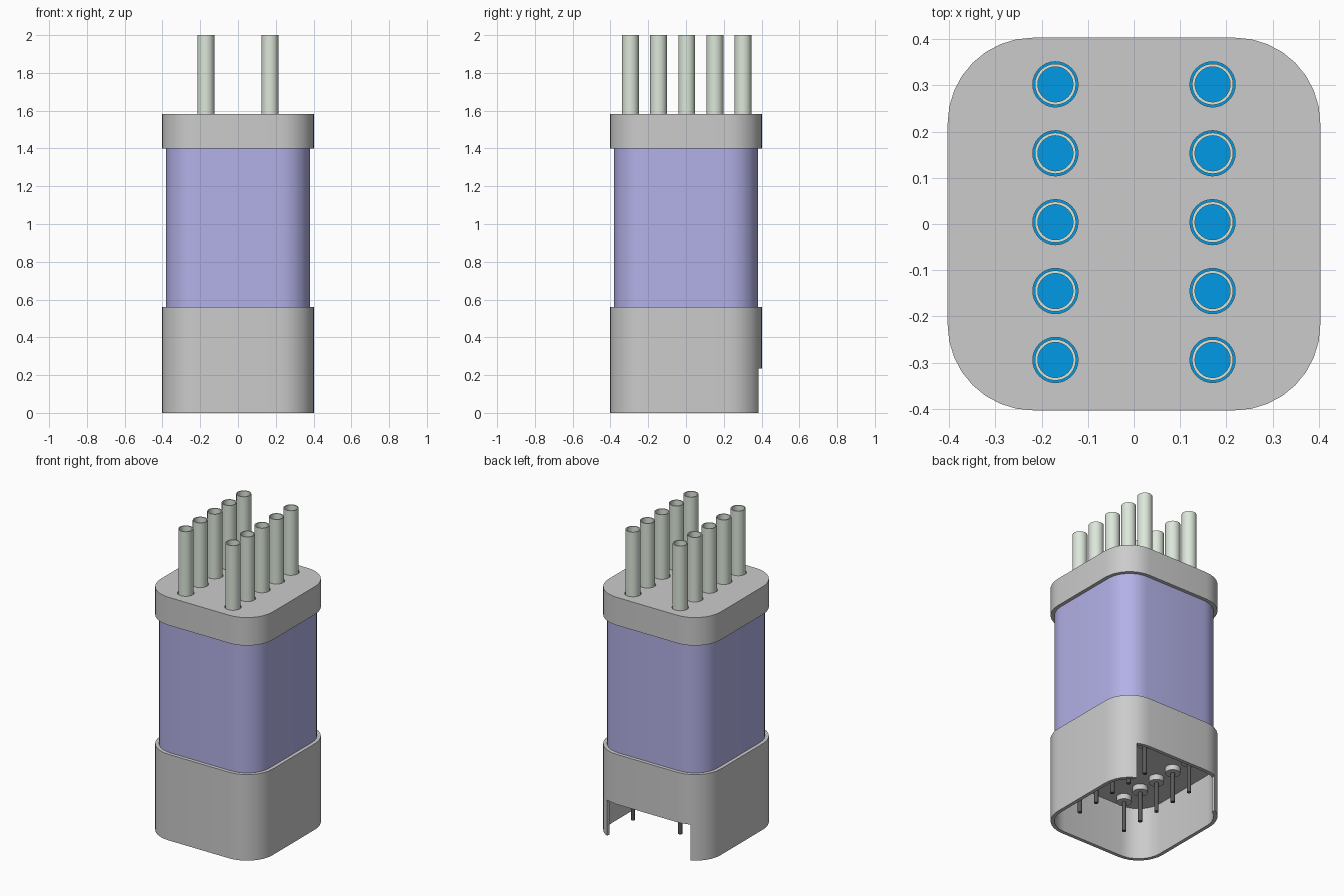
import bpy, bmesh, math

if "Cube" in bpy.data.objects:
    bpy.data.objects.remove(bpy.data.objects["Cube"])

XS = (-0.17, 0.17)
YS = [0.004 + 0.149 * i for i in range(-2, 3)]


def material(name, rgb):
    m = bpy.data.materials.new(name)
    m.diffuse_color = (*rgb, 1)
    m.use_nodes = True
    m.node_tree.nodes["Principled BSDF"].inputs["Base Color"].default_value = m.diffuse_color
    return m


lilac = material("lilac", (0.45, 0.44, 0.80))
blue = material("blue", (0.0, 0.32, 0.78))
pale = material("pale_green", (0.72, 0.80, 0.70))
dark = material("dark_metal", (0.10, 0.10, 0.11))


def rounded_square(half, r, seg=8):
    pts = []
    for k, (sx, sy) in enumerate(((1, 1), (-1, 1), (-1, -1), (1, -1))):
        for i in range(seg + 1):
            a = math.pi / 2 * (k + i / seg)
            pts.append((sx * (half - r) + r * math.cos(a),
                        sy * (half - r) + r * math.sin(a)))
    return pts


def circle(r, n=32):
    return [(r * math.cos(2 * math.pi * i / n), r * math.sin(2 * math.pi * i / n))
            for i in range(n)]


def add_prism(bm, pts, z0, z1, dx=0, dy=0):
    lo = [bm.verts.new((x + dx, y + dy, z0)) for x, y in pts]
    hi = [bm.verts.new((x + dx, y + dy, z1)) for x, y in pts]
    n = len(pts)
    bm.faces.new(lo[::-1])
    bm.faces.new(hi)
    for i in range(n):
        j = (i + 1) % n
        bm.faces.new((lo[i], lo[j], hi[j], hi[i]))


def add_tube(bm, r_out, r_in, z0, z1, dx, dy):
    n = 32
    rings = []
    for r, z in ((r_out, z0), (r_out, z1), (r_in, z1), (r_in, z0)):
        rings.append([bm.verts.new((x + dx, y + dy, z)) for x, y in circle(r, n)])
    for k in range(4):
        a, b = rings[k], rings[(k + 1) % 4]
        for i in range(n):
            j = (i + 1) % n
            bm.faces.new((a[i], a[j], b[j], b[i]))


def finish(name, bm, mat=None):
    me = bpy.data.meshes.new(name)
    bm.to_mesh(me)
    bm.free()
    ob = bpy.data.objects.new(name, me)
    bpy.context.collection.objects.link(ob)
    if mat:
        me.materials.append(mat)
    return ob


def prism(name, pts, z0, z1, mat=None):
    bm = bmesh.new()
    add_prism(bm, pts, z0, z1)
    return finish(name, bm, mat)


def select(ob):
    bpy.ops.object.select_all(action='DESELECT')
    ob.select_set(True)
    bpy.context.view_layer.objects.active = ob


def cut(ob, cutter):
    cutter.hide_render = True
    mod = ob.modifiers.new("cut", 'BOOLEAN')
    mod.operation = 'DIFFERENCE'
    mod.solver = 'EXACT'
    mod.object = cutter
    select(ob)
    bpy.ops.object.modifier_apply(modifier=mod.name)
    bpy.data.objects.remove(cutter)


def grid(name, mat, add):
    bm = bmesh.new()
    for x in XS:
        for y in YS:
            add(bm, x, y)
    return finish(name, bm, mat)


# Lower skirt: hollow underneath, notch in the back wall
skirt = prism("lower_skirt", rounded_square(0.403, 0.185), 0, 0.56)
cut(skirt, prism("hollow_cutter", rounded_square(0.38, 0.162), -0.1, 0.34))
cut(skirt, prism("notch_cutter",
                 [(-0.3, 0.2), (0.3, 0.2), (0.3, 0.6), (-0.3, 0.6)], -0.1, 0.235))

# Middle body
body = prism("middle_body", rounded_square(0.38, 0.162), 0.5, 1.42, lilac)

# Top cap with ten sleeve holes, and the insert showing at their bottoms
cap = prism("top_cap", rounded_square(0.403, 0.185), 1.4, 1.582)
cut(cap, grid("hole_cutter", None,
              lambda bm, x, y: add_prism(bm, circle(0.049), 1.46, 1.7, x, y)))
insert = prism("blue_insert", rounded_square(0.36, 0.15), 1.43, 1.5, blue)

# Hollow sleeves on top
sleeves = grid("sleeves", pale,
               lambda bm, x, y: add_tube(bm, 0.0445, 0.038, 1.47, 2.0, x, y))

# Collars and contact pins inside the skirt
collars = grid("pin_collars", None,
               lambda bm, x, y: add_prism(bm, circle(0.045), 0.305, 0.36, x, y))
pins = grid("contact_pins", dark,
            lambda bm, x, y: add_prism(bm, circle(0.013, 16), 0.11, 0.36, x, y))

for ob in (skirt, body, cap, insert, sleeves, collars, pins):
    select(ob)
    bpy.ops.object.shade_smooth_by_angle()
